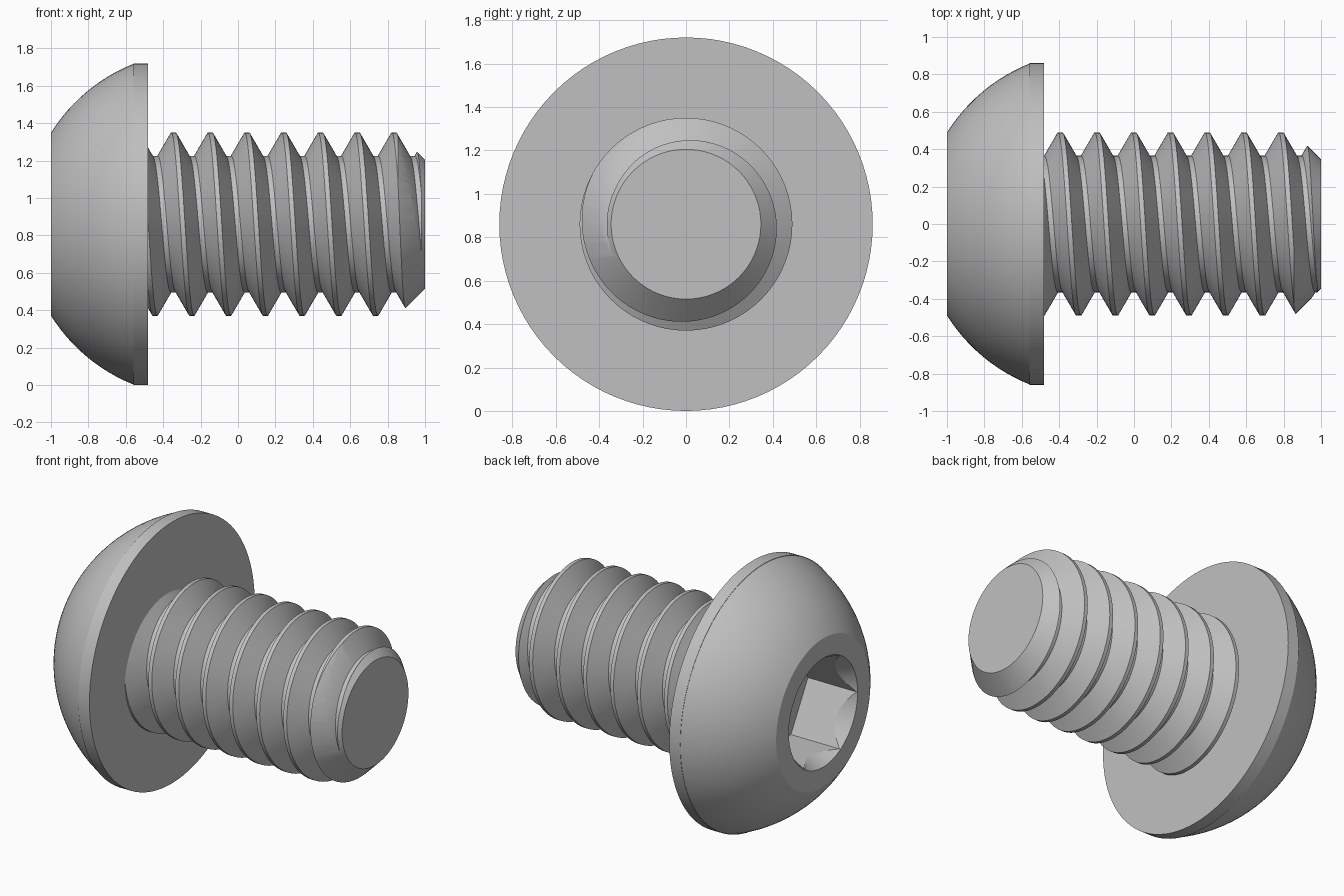
import bpy, bmesh, math

if "Cube" in bpy.data.objects:
    bpy.data.objects.remove(bpy.data.objects["Cube"])

AXIS_Z = 0.86      # height of the screw axis, which runs along x
PITCH = 0.1965

steel = bpy.data.materials.new("steel_grey")
steel.diffuse_color = (0.53, 0.53, 0.53, 1)
steel.use_nodes = True
steel.node_tree.nodes["Principled BSDF"].inputs["Base Color"].default_value = steel.diffuse_color


def polar(x, r, a):
    return (x, -r * math.sin(a), AXIS_Z + r * math.cos(a))


def finish(name, bm):
    bmesh.ops.recalc_face_normals(bm, faces=bm.faces)
    mesh = bpy.data.meshes.new(name)
    bm.to_mesh(mesh)
    bm.free()
    ob = bpy.data.objects.new(name, mesh)
    bpy.context.collection.objects.link(ob)
    mesh.materials.append(steel)
    return ob


def lathe(name, profile, n, phase=0.0):
    """Closed solid turned about the screw axis from (x, radius) points."""
    bm = bmesh.new()
    rings = [[bm.verts.new(polar(x, r, phase + math.tau * i / n)) for i in range(n)]
             for x, r in profile]
    for a, b in zip(rings, rings[1:]):
        for i in range(n):
            k = (i + 1) % n
            bm.faces.new((a[i], a[k], b[k], b[i]))
    bm.faces.new(rings[0])
    bm.faces.new(rings[-1])
    return finish(name, bm)


def boolean(ob, tool, operation):
    mod = ob.modifiers.new("cut", 'BOOLEAN')
    mod.operation = operation
    mod.solver = 'EXACT'
    mod.object = tool
    bpy.context.view_layer.objects.active = ob
    bpy.ops.object.modifier_apply(modifier=mod.name)
    bpy.data.objects.remove(tool)


def smooth(ob):
    bpy.ops.object.select_all(action='DESELECT')
    ob.select_set(True)
    bpy.context.view_layer.objects.active = ob
    bpy.ops.object.shade_smooth_by_angle(angle=math.radians(25))


# Domed head: spherical arc centred on the axis, then a short straight rim
R, CX = 0.923, -0.217
a0, a1 = math.atan2(0.49, 0.783), math.atan2(0.858, 0.343)
arc = []
for i in range(13):
    a = a0 + (a1 - a0) * i / 12
    arc.append((CX - R * math.cos(a), R * math.sin(a)))
head = lathe("head", arc + [(-0.56, 0.86), (-0.48, 0.86)], 96)

# Hex socket with a conical lead-in
boolean(head, lathe("hex_cutter", [(-1.1, 0.355), (-0.64, 0.355)], 6, math.pi / 6),
        'DIFFERENCE')
boolean(head, lathe("lead_in_cutter", [(-1.05, 0.386), (-0.88, 0.292)], 96),
        'DIFFERENCE')
smooth(head)

# Threaded shank: trapezoid thread profile swept along a helix
N, TURNS = 72, 10
thread = [(-0.0125, 0.49), (0.0125, 0.49), (0.0845, 0.365), (0.112, 0.365)]
start = -0.345 - 2 * PITCH
T = N * TURNS
bm = bmesh.new()
V = [[bm.verts.new(polar(start + PITCH * t / N + dx, r, math.tau * t / N))
      for dx, r in thread] for t in range(T + 1)]
for t in range(T):
    for p in range(3):
        bm.faces.new((V[t][p], V[t + 1][p], V[t + 1][p + 1], V[t][p + 1]))
    if t + N + 1 <= T:
        bm.faces.new((V[t][3], V[t + 1][3], V[t + N + 1][0], V[t + N][0]))
# Close both ends with fans
tips = [bm.verts.new((x, 0, AXIS_Z)) for x in (-0.65, 1.3)]
for e in [e for e in bm.edges if e.is_boundary]:
    v, w = e.verts
    bm.faces.new((v, w, tips[0] if v.co.x < 0 else tips[1]))
shank = finish("threaded_shank", bm)

# Trim to length with a 45 degree chamfer at the tip
boolean(shank, lathe("shank_trim", [(-0.54, 0.6), (0.745, 0.6), (1.0, 0.345)], 72),
        'INTERSECT')
smooth(shank)
